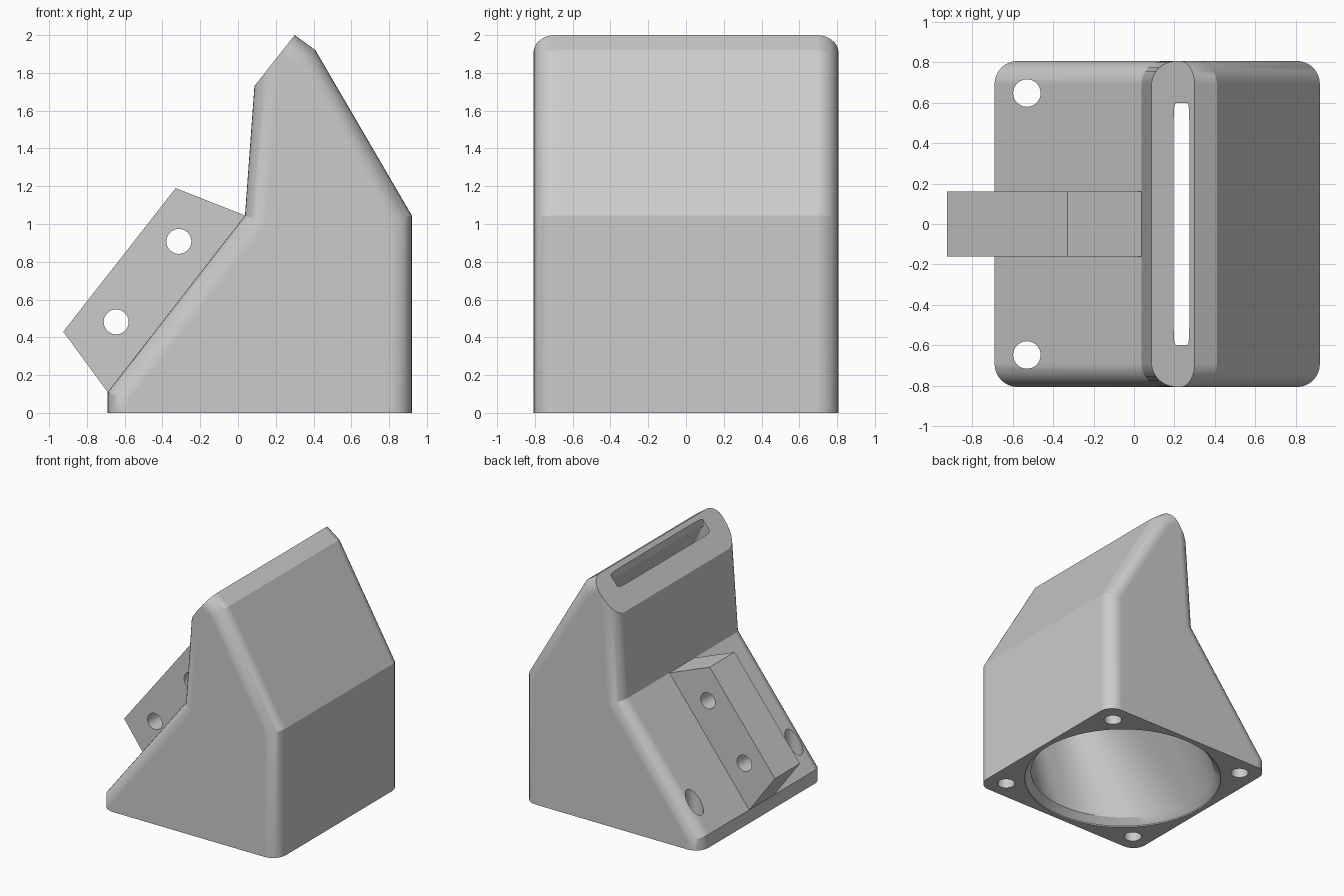
import bpy, bmesh, math
from mathutils import Vector, geometry

if "Cube" in bpy.data.objects:
    bpy.data.objects.remove(bpy.data.objects["Cube"])

# One plain grey plastic
grey = bpy.data.materials.new("grey plastic")
grey.use_nodes = True
GREY = (0.6, 0.6, 0.6, 1)
grey.diffuse_color = GREY
grey.node_tree.nodes["Principled BSDF"].inputs["Base Color"].default_value = GREY


def loft(name, rings):
    """Closed solid through a list of rings with equal point counts."""
    bm = bmesh.new()
    loops = [[bm.verts.new(p) for p in ring] for ring in rings]
    n = len(loops[0])
    for a, b in zip(loops, loops[1:]):
        for i in range(n):
            j = (i + 1) % n
            bm.faces.new((a[i], a[j], b[j], b[i]))
    bm.faces.new(loops[0])
    bm.faces.new(loops[-1])
    bmesh.ops.recalc_face_normals(bm, faces=bm.faces)
    mesh = bpy.data.meshes.new(name)
    bm.to_mesh(mesh)
    bm.free()
    mesh.materials.append(grey)
    obj = bpy.data.objects.new(name, mesh)
    bpy.context.collection.objects.link(obj)
    return obj


def rod(name, start, end, radius, sides=40):
    """Cylinder between two points, used for screw holes."""
    start, end = Vector(start), Vector(end)
    turn = (end - start).to_track_quat('Z', 'Y')
    circle = [turn @ Vector((radius * math.cos(t), radius * math.sin(t), 0))
              for t in (2 * math.pi * i / sides for i in range(sides))]
    return loft(name, [[c + p for c in circle] for p in (start, end)])


def cut(obj, cutters):
    """Subtract the cutters, then smooth while keeping creases."""
    bpy.ops.object.select_all(action='DESELECT')
    bpy.context.view_layer.objects.active = obj
    obj.select_set(True)
    for c in cutters:
        c.hide_render = True
        mod = obj.modifiers.new("cut", 'BOOLEAN')
        mod.operation, mod.solver, mod.object = 'DIFFERENCE', 'EXACT', c
        bpy.ops.object.modifier_apply(modifier=mod.name)
    for c in cutters:
        bpy.data.objects.remove(c)
    bpy.ops.object.shade_smooth_by_angle(angle=math.radians(20))
    weighted = obj.modifiers.new("weighted normals", 'WEIGHTED_NORMAL')
    weighted.keep_sharp = True


# Duct body: side profile, rounded towards both sides except at base and mouth
HALF, ROUND, STEPS = 0.807, 0.115, 8
profile = [Vector(p) for p in (
    (-0.69, 0), (0.92, 0), (0.92, 1.045), (0.41, 1.92),
    (0.30, 2.0), (0.087, 1.73), (0.037, 1.045), (-0.69, 0.11))]
BASE_EDGE, MOUTH_EDGE = 0, 4


def inset_profile(d):
    lines = []
    for i, p in enumerate(profile):
        q = profile[(i + 1) % len(profile)]
        along = (q - p).normalized()
        shift = Vector((-along.y, along.x)) * (0 if i in (BASE_EDGE, MOUTH_EDGE) else d)
        lines.append((p + shift, q + shift))
    return [geometry.intersect_line_line(
        (*lines[i - 1][0], 0), (*lines[i - 1][1], 0),
        (*lines[i][0], 0), (*lines[i][1], 0))[0] for i in range(len(lines))]


right_side = []
for k in range(STEPS + 1):
    a = math.pi / 2 * (1 - k / STEPS)
    y = HALF - ROUND + ROUND * math.sin(a)
    right_side.append([(p.x, -y, p.y) for p in inset_profile(ROUND * (1 - math.cos(a)))])
left_side = [[(x, -y, z) for x, y, z in ring] for ring in reversed(right_side)]
body = loft("duct_body", right_side + left_side)


# Hollow: round fan opening blending to a narrow slot in the mouth
def section(cx, hx, hy, power, height, sides=72):
    ring = []
    for i in range(sides):
        t = 2 * math.pi * (i + 0.5) / sides
        c, s = math.cos(t), math.sin(t)
        x = cx + hx * math.copysign(abs(c) ** (2 / power), c)
        ring.append((x, hy * math.copysign(abs(s) ** (2 / power), s), height(x)))
    return ring


def level(z):
    return lambda x: z


def mouth(offset):
    return lambda x: 1.73 + (x - 0.087) * 0.27 / 0.213 + offset


CX = 0.115
hollow = loft("hollow_cutter", [
    section(CX, 0.765, 0.765, 2, level(-0.05)),
    section(CX, 0.765, 0.765, 2, level(0.01)),
    section(CX, 0.715, 0.715, 2, level(0.06)),
    section(0.46, 0.34, 0.66, 5, level(1.02)),
    section(0.235, 0.039, 0.6, 12, mouth(-0.06)),
    section(0.235, 0.039, 0.6, 12, mouth(0.1))])

# Corner screw holes: through the low slope, blind under the tall side
holes = []
for sy in (-1, 1):
    for sx, top in ((-1, 0.8), (1, 0.25)):
        x, y = CX + sx * 0.645, sy * 0.648
        holes.append(rod("screw_cutter", (x, y, -0.1), (x, y, top), 0.068))
cut(body, [hollow] + holes)

# Mounting tab standing on the slope, with two cross holes
tab_profile = [(-0.69, 0.11), (-0.925, 0.43), (-0.33, 1.19), (0.037, 1.045),
               (0.05, 1.033), (-0.674, 0.1)]
tab = loft("mounting_tab", [[(x, y, z) for x, z in tab_profile] for y in (-0.162, 0.162)])
cut(tab, [rod("tab_hole_cutter", (x, -0.3, z), (x, 0.3, z), 0.066)
          for x, z in ((-0.645, 0.482), (-0.313, 0.908))])
